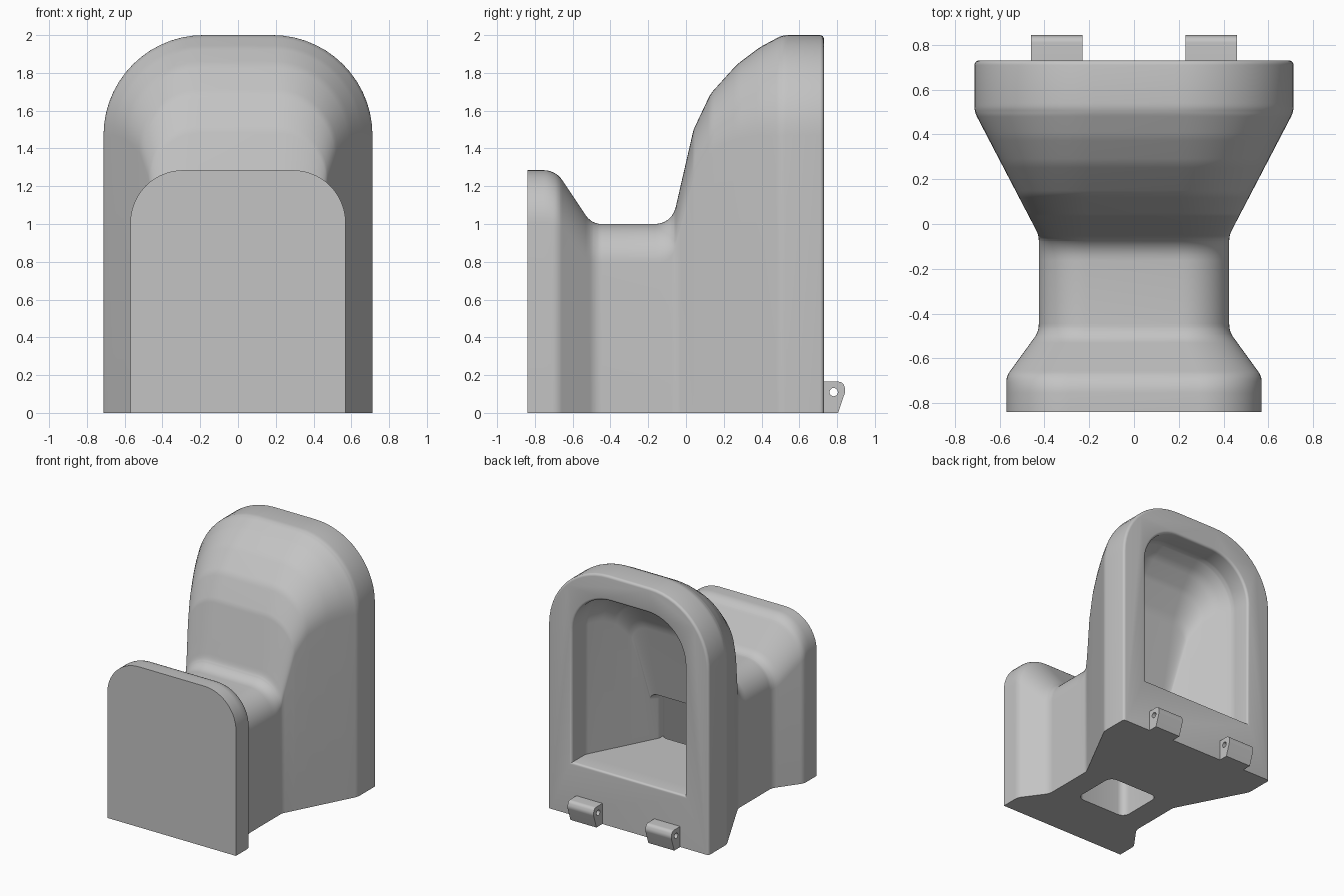
import bpy, bmesh, math
from mathutils import Vector

if "Cube" in bpy.data.objects:
    bpy.data.objects.remove(bpy.data.objects["Cube"], do_unlink=True)

grey = bpy.data.materials.new("plain_grey")
grey.use_nodes = True
GREY = (0.55, 0.55, 0.55, 1)
grey.diffuse_color = GREY
grey.node_tree.nodes["Principled BSDF"].inputs["Base Color"].default_value = GREY


def fillet(points, closed=False, seg=6):
    """Round the corners of a 2D path; each point is (a, b, radius)."""
    out, n = [], len(points)
    for i, (a, b, r) in enumerate(points):
        p = Vector((a, b))
        if r == 0 or (not closed and i in (0, n - 1)):
            out.append(p)
            continue
        u = (Vector(points[i - 1][:2]) - p).normalized()
        v = (Vector(points[(i + 1) % n][:2]) - p).normalized()
        half = math.acos(max(-1, min(1, u.dot(v)))) / 2
        centre = p + (u + v).normalized() * (r / math.sin(half))
        start = p + u * (r / math.tan(half)) - centre
        end = p + v * (r / math.tan(half)) - centre
        for k in range(seg + 1):
            # Fan between the two tangent points at constant radius
            t = (math.pi - 2 * half) * k / seg
            turn = math.pi - 2 * half
            arm = (start * math.sin(turn - t) + end * math.sin(t)) / math.sin(turn)
            out.append(centre + arm)
    return out


def sample(path, t):
    """Linear lookup along a path that runs in increasing first coordinate."""
    for p, q in zip(path, path[1:]):
        if t <= q[0]:
            f = (t - p[0]) / max(q[0] - p[0], 1e-6)
            return p[1] + (q[1] - p[1]) * max(f, 0)
    return path[-1][1]


def arch(y, half, low, top, r, seg=14):
    """Cross-section with square feet and rounded shoulders."""
    ring = [Vector((-half, y, low)), Vector((half, y, low))]
    for side in (1, -1):
        for k in range(seg + 1):
            a = math.pi / 2 * (k / seg if side > 0 else 1 - k / seg)
            ring.append(Vector((side * (half - r + r * math.cos(a)), y,
                                top - r + r * math.sin(a))))
    return ring


def loft(name, rings):
    bm = bmesh.new()
    loops = [[bm.verts.new(p) for p in ring] for ring in rings]
    n = len(loops[0])
    for lo, hi in zip(loops, loops[1:]):
        for i in range(n):
            j = (i + 1) % n
            bm.faces.new((lo[i], lo[j], hi[j], hi[i]))
    bm.faces.new(loops[0])
    bm.faces.new(loops[-1])
    bmesh.ops.recalc_face_normals(bm, faces=bm.faces)
    mesh = bpy.data.meshes.new(name)
    bm.to_mesh(mesh)
    bm.free()
    mesh.materials.append(grey)
    ob = bpy.data.objects.new(name, mesh)
    bpy.context.collection.objects.link(ob)
    return ob


def activate(ob):
    bpy.ops.object.select_all(action="DESELECT")
    ob.select_set(True)
    bpy.context.view_layer.objects.active = ob


def cut(ob, cutter):
    mod = ob.modifiers.new("cut", "BOOLEAN")
    mod.operation, mod.solver, mod.object = "DIFFERENCE", "EXACT", cutter
    activate(ob)
    bpy.ops.object.modifier_apply(modifier=mod.name)
    bpy.data.objects.remove(cutter, do_unlink=True)


def smooth(ob):
    activate(ob)
    bpy.ops.object.shade_smooth_by_angle(angle=math.radians(32))


# Body: side profile, plan profile and shoulder radius along y
BACK = 0.73
heights = fillet([(-0.84, 1.285, 0), (-0.69, 1.285, 0.12), (-0.5, 1.0, 0.1),
                  (-0.075, 1.0, 0.11), (0.04, 1.5, 0.2), (0.13, 1.69, 0.2),
                  (0.27, 1.845, 0.3), (0.39, 1.935, 0.3), (0.51, 2.0, 0.12), (BACK, 2.0, 0)])
widths = fillet([(-0.84, 0.57, 0), (-0.68, 0.57, 0.08), (-0.48, 0.425, 0.1),
                 (-0.05, 0.425, 0.1), (0.5, 0.712, 0.1), (BACK, 0.712, 0)])
radii = [(-0.84, 0.28), (-0.7, 0.28), (-0.48, 0.21), (-0.05, 0.21), (0.5, 0.53), (BACK, 0.53)]

EDGE = 0.02
stations = sorted({round(p[0], 3) for p in heights + widths if p[0] < BACK - EDGE})
rings = [arch(y, sample(widths, y), 0, sample(heights, y), sample(radii, y)) for y in stations]
for k in range(5):
    a = math.pi / 8 * k
    inset = EDGE * (1 - math.cos(a))
    rings.append(arch(BACK - EDGE + EDGE * math.sin(a), 0.712 - inset, 0, 2 - inset, 0.53 - inset))
body = loft("body", rings)

# Rear chamber, keeping an even wall thickness
FLOOR = 0.42
roof = fillet([(-0.1, 0.8, 0), (0.09, 0.8, 0), (0.23, 1.42, 0.3), (0.34, 1.62, 0.2),
               (0.45, 1.74, 0.2), (0.56, 1.8, 0.1), (0.8, 1.8, 0)])
sides = fillet([(-0.1, 0.22, 0), (0.02, 0.22, 0.08), (0.56, 0.5, 0.1), (0.8, 0.5, 0)])
inner_radii = [(-0.1, 0.06), (0.09, 0.06), (0.56, 0.34), (0.8, 0.34)]
stations = sorted({round(p[0], 3) for p in roof + sides if p[0] < BACK - EDGE})
rings = [arch(y, sample(sides, y), FLOOR, sample(roof, y), sample(inner_radii, y))
         for y in stations]
for k in range(5):
    a = math.pi / 8 * k
    flare = EDGE * (1 - math.cos(a))
    rings.append(arch(BACK - EDGE + EDGE * math.sin(a), 0.5 + flare, FLOOR - flare,
                      1.8 + flare, 0.34 + flare))
rings.append([p + Vector((0, 0.1, 0)) for p in rings[-1]])
cut(body, loft("chamber_cutter", rings))

# Vertical shaft through the base
outline = fillet([(-0.228, -0.39, 0.06), (0.228, -0.39, 0.06),
                  (0.228, 0.0, 0.06), (-0.228, 0.0, 0.06)], closed=True)
cut(body, loft("shaft_cutter", [[Vector((p.x, p.y, z)) for p in outline] for z in (-0.1, 0.81)]))
smooth(body)

# Hinge lugs with pin holes
lug = fillet([(0.72, 0, 0), (0.805, 0, 0), (0.846, 0.12, 0.05), (0.83, 0.165, 0.03),
              (0.72, 0.165, 0)], closed=True)
pin = [(0.782 + 0.022 * math.cos(math.tau * k / 20),
        0.11 + 0.022 * math.sin(math.tau * k / 20)) for k in range(20)]
for name, x in (("left_hinge_lug", 0.345), ("right_hinge_lug", -0.345)):
    ob = loft(name, [[Vector((x + d, *p)) for p in lug] for d in (-0.115, 0.115)])
    cut(ob, loft("pin_cutter", [[Vector((x + d, *p)) for p in pin] for d in (-0.2, 0.2)]))
    smooth(ob)
